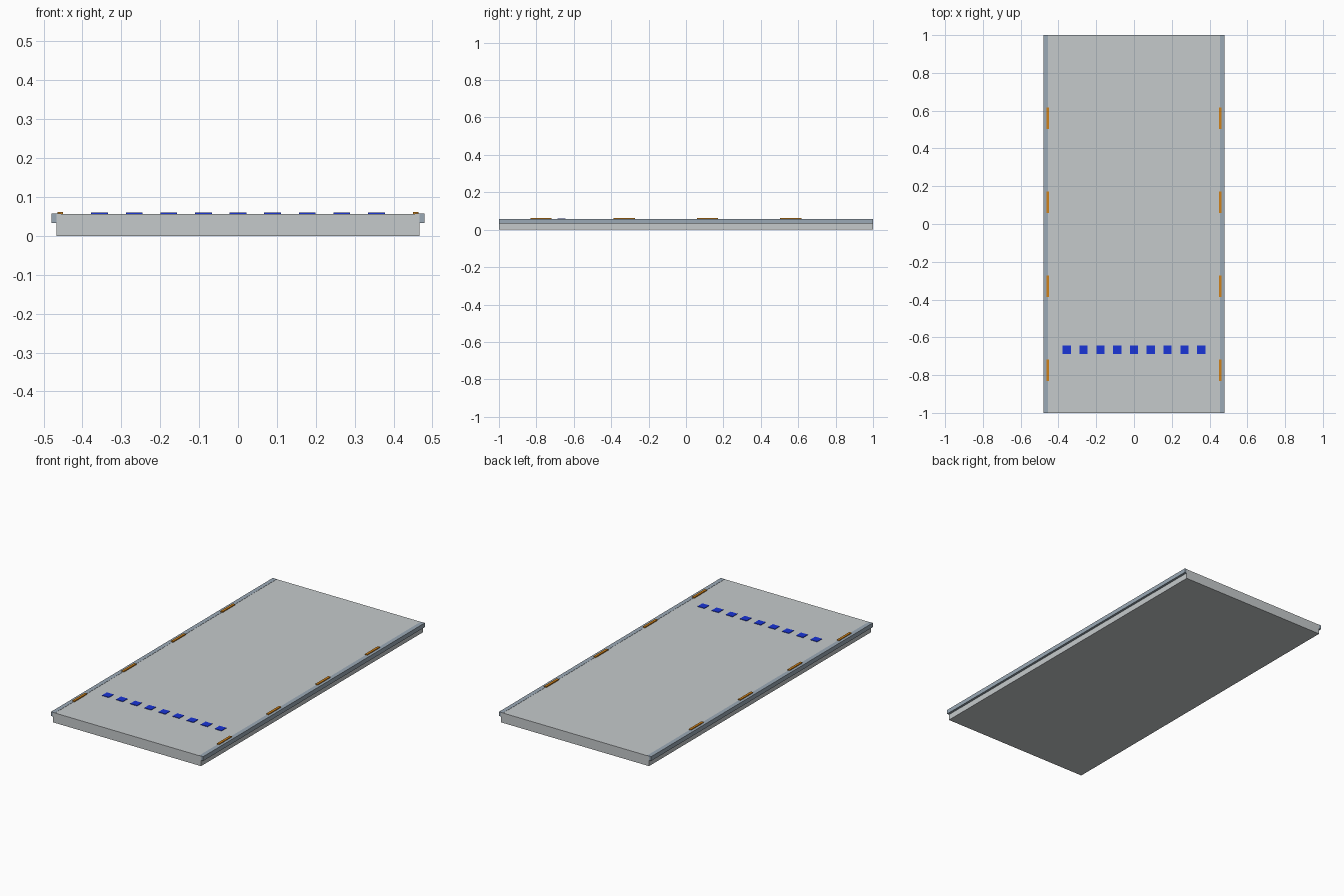
import bpy, bmesh

if "Cube" in bpy.data.objects:
    bpy.data.objects.remove(bpy.data.objects["Cube"])


def material(name, rgb):
    m = bpy.data.materials.new(name)
    m.diffuse_color = (*rgb, 1)
    m.use_nodes = True
    m.node_tree.nodes["Principled BSDF"].inputs["Base Color"].default_value = m.diffuse_color
    return m


panel_grey = material("panel grey", (0.56, 0.59, 0.60))
rail_steel = material("rail blue grey", (0.33, 0.40, 0.47))
marker_orange = material("marker orange", (0.62, 0.22, 0.01))
marker_blue = material("marker blue", (0.01, 0.035, 0.68))


def box(name, x, y, z, mat):
    """Box from (min, max) ranges on each axis."""
    bm = bmesh.new()
    bmesh.ops.create_cube(bm, size=1)
    for v in bm.verts:
        v.co = [r[0] if c < 0 else r[1] for c, r in zip(v.co, (x, y, z))]
    me = bpy.data.meshes.new(name)
    bm.to_mesh(me)
    bm.free()
    me.materials.append(mat)
    ob = bpy.data.objects.new(name, me)
    bpy.context.collection.objects.link(ob)
    return ob


# Main slab
box("slab", (-0.467, 0.467), (-1, 1), (0, 0.0565), panel_grey)

for side, label in ((-1, "left"), (1, "right")):
    # Overhanging edge rail
    xs = sorted((side * 0.455, side * 0.48))
    box(f"{label}_rail", xs, (-0.9995, 0.9995), (0.033, 0.0575), rail_steel)
    # Marker strips along the rail
    xs = sorted((side * 0.450, side * 0.464))
    for i in range(4):
        y = -0.775 + i * 0.445
        box(f"{label}_edge_marker_{i + 1}", xs, (y - 0.057, y + 0.057),
            (0.055, 0.062), marker_orange)

# Row of square markers across the slab
for i in range(9):
    x = (i - 4) * 0.089
    box(f"square_marker_{i + 1}", (x - 0.0215, x + 0.0215),
        (-0.687, -0.644), (0.055, 0.0595), marker_blue)
